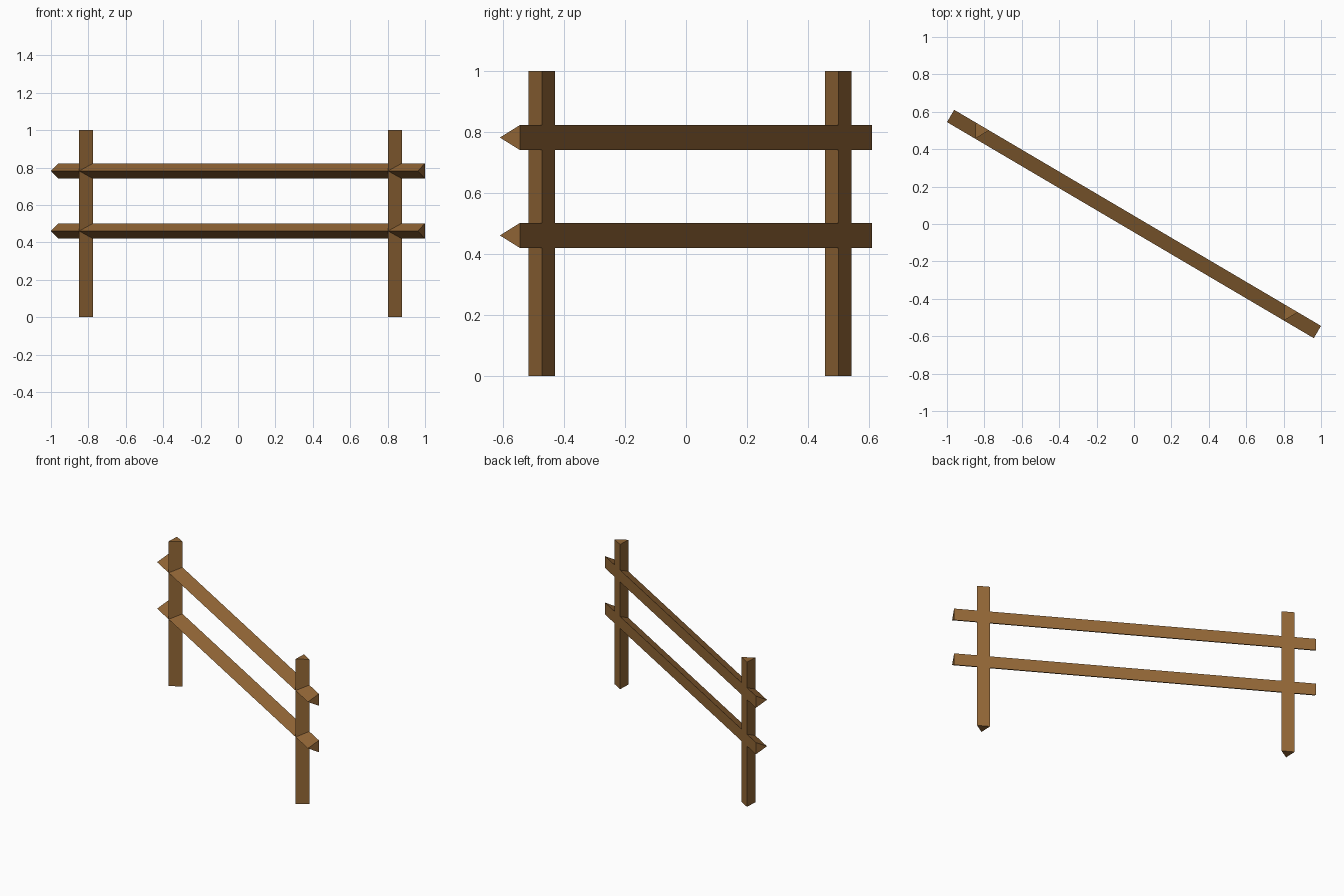
import bpy, bmesh, math
from mathutils import Matrix, Vector

if "Cube" in bpy.data.objects:
    bpy.data.objects.remove(bpy.data.objects["Cube"])

wood = bpy.data.materials.new("brown wood")
wood.diffuse_color = (0.29, 0.135, 0.037, 1)
wood.use_nodes = True
wood.node_tree.nodes["Principled BSDF"].inputs["Base Color"].default_value = wood.diffuse_color

TURN = Matrix.Rotation(math.radians(-30.5), 4, 'Z')  # fence runs diagonally
W, H = 0.082, 0.076       # split-log triangle: flat back, ridge to the front
LENGTH = 2.276


def triangular_log(name, start, along, side):
    """Prism with a flat back (+y) and a front ridge (-y), swept along a vector."""
    start, along, side = Vector(start), Vector(along), Vector(side)
    corners = [start + side * W / 2 + Vector((0, H / 2, 0)),
               start - side * W / 2 + Vector((0, H / 2, 0)),
               start + Vector((0, -H / 2, 0))]
    bm = bmesh.new()
    a = [bm.verts.new(TURN @ c) for c in corners]
    b = [bm.verts.new(TURN @ (c + along)) for c in corners]
    bm.faces.new(a)
    bm.faces.new(b[::-1])
    for i in range(3):
        j = (i + 1) % 3
        bm.faces.new((a[i], b[i], b[j], a[j]))
    bmesh.ops.recalc_face_normals(bm, faces=bm.faces)
    mesh = bpy.data.meshes.new(name)
    bm.to_mesh(mesh)
    bm.free()
    mesh.materials.append(wood)
    obj = bpy.data.objects.new(name, mesh)
    bpy.context.collection.objects.link(obj)


# Upright posts
for name, x in (("left_post", -0.963), ("right_post", 0.953)):
    triangular_log(name, (x, 0, 0), (0, 0, 1), (1, 0, 0))

# Horizontal rails
for name, z in (("lower_rail", 0.461), ("upper_rail", 0.782)):
    triangular_log(name, (-LENGTH / 2, 0, z), (LENGTH, 0, 0), (0, 0, 1))
